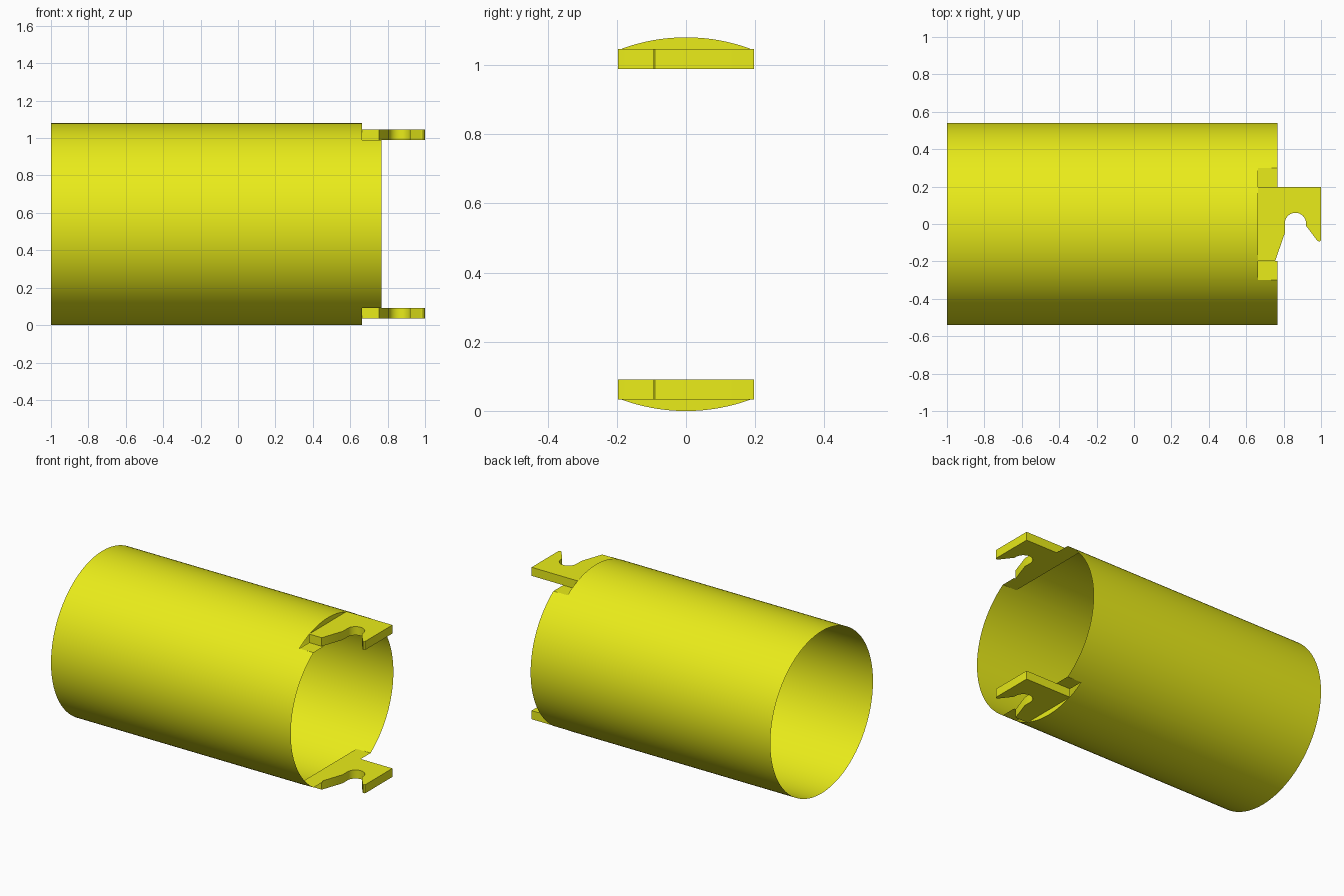
import bpy, bmesh
from math import sin, cos, asin, acos, pi, radians

if "Cube" in bpy.data.objects:
    bpy.data.objects.remove(bpy.data.objects["Cube"])

R, ZC = 0.54, 0.54                 # tube radius and axis height
X0, XN, X1 = -1.0, 0.663, 0.767    # back end, notch start, front end
LOW, HIGH = 0.449, 0.506           # hook plate, heights above the axis
W = 0.197                          # hook plate half width
NOTCH = acos(LOW / R)              # notch half angle

mat = bpy.data.materials.new("yellow")
mat.diffuse_color = (0.82, 0.84, 0.01, 1)
mat.use_nodes = True
mat.node_tree.nodes["Principled BSDF"].inputs["Base Color"].default_value = mat.diffuse_color


def finish(bm, name):
    mesh = bpy.data.meshes.new(name)
    bm.to_mesh(mesh)
    bm.free()
    mesh.materials.append(mat)
    for p in mesh.polygons:
        p.use_smooth = True
    mesh.set_sharp_from_angle(angle=radians(30))
    obj = bpy.data.objects.new(name, mesh)
    obj.location.z = ZC
    bpy.context.collection.objects.link(obj)


def face(bm, pts):
    return bm.faces.new([bm.verts.new(p) for p in pts])


# Open thin tube, with a notch at the top and bottom of its front end
def tube():
    bm = bmesh.new()
    spans = [(-NOTCH, NOTCH, 24), (NOTCH, pi - NOTCH, 40),
             (pi - NOTCH, pi + NOTCH, 24), (pi + NOTCH, 2 * pi - NOTCH, 40)]
    angles, notched = [], []
    for k, (a, b, n) in enumerate(spans):
        angles += [a + (b - a) * i / n for i in range(n)]
        notched += [k % 2 == 0] * n
    rings = [[bm.verts.new((x, R * sin(a), R * cos(a))) for a in angles]
             for x in (X0, XN, X1)]
    n = len(angles)
    for i in range(n):
        j = (i + 1) % n
        for r in range(1 if notched[i] else 2):
            bm.faces.new((rings[r][i], rings[r][j], rings[r + 1][j], rings[r + 1][i]))
    bmesh.ops.recalc_face_normals(bm, faces=bm.faces)
    bmesh.ops.delete(bm, geom=[v for v in bm.verts if not v.link_faces], context='VERTS')
    finish(bm, "tube")


# Hook plate with its notch floor and end wall
def hook(name, lower):
    bm = bmesh.new()
    profile = [(XN, W), (XN, -W), (0.755, -W), (0.806, -0.05)]
    profile += [(0.863 - 0.057 * cos(pi * i / 16), 0.003 + 0.057 * sin(pi * i / 16))
                for i in range(17)]
    profile += [(0.92, -0.01), (0.973, -0.08), (0.981, -0.09), (0.99, -0.094),
                (0.998, -0.09), (1.0, -0.08), (1.0, W)]
    base = face(bm, [(x, y, LOW) for x, y in profile])
    ext = bmesh.ops.extrude_face_region(bm, geom=[base], use_keep_orig=True)
    verts = [g for g in ext["geom"] if isinstance(g, bmesh.types.BMVert)]
    bmesh.ops.translate(bm, verts=verts, vec=(0, 0, HIGH - LOW))
    bmesh.ops.recalc_face_normals(bm, faces=bm.faces)
    # flat floor strips beside the plate
    edge = R * sin(NOTCH)
    for a, b in ((-edge, -W), (W, edge)):
        face(bm, [(XN, a, LOW), (X1, a, LOW), (X1, b, LOW), (XN, b, LOW)])
    # wall closing the tube above the plate
    half = asin(W / R)
    face(bm, [(XN, R * sin(t), R * cos(t))
              for t in (half - 2 * half * i / 16 for i in range(17))])
    if lower:
        bmesh.ops.scale(bm, verts=bm.verts, vec=(1, 1, -1))
        bmesh.ops.reverse_faces(bm, faces=bm.faces)
    finish(bm, name)


tube()
hook("upper_hook", False)
hook("lower_hook", True)
